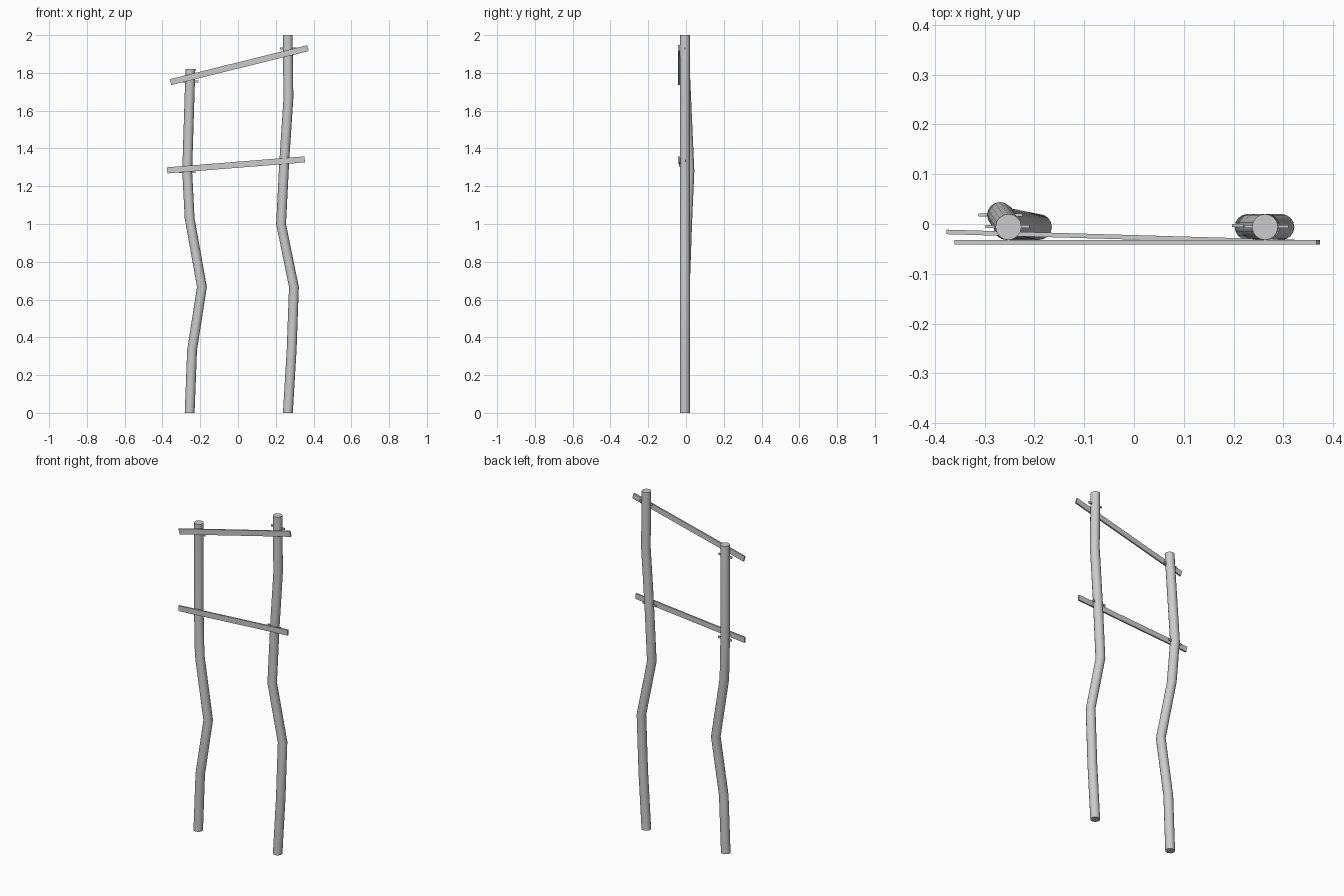
import bpy, bmesh, math
from mathutils import Vector, Matrix

if "Cube" in bpy.data.objects:
    bpy.data.objects.remove(bpy.data.objects["Cube"])

SIDES = 16
RADIUS = 0.026


def finish(name, bm):
    bmesh.ops.recalc_face_normals(bm, faces=bm.faces[:])
    mesh = bpy.data.meshes.new(name)
    bm.to_mesh(mesh)
    bm.free()
    obj = bpy.data.objects.new(name, mesh)
    bpy.context.collection.objects.link(obj)
    return obj


def post(name, path):
    # Round pole lofted through its bends, capped at both ends
    bm = bmesh.new()
    rings = []
    for x, y, z in path:
        rings.append([bm.verts.new((x + RADIUS * math.cos(2 * math.pi * i / SIDES),
                                    y + RADIUS * math.sin(2 * math.pi * i / SIDES), z))
                      for i in range(SIDES)])
    for a, b in zip(rings, rings[1:]):
        for i in range(SIDES):
            j = (i + 1) % SIDES
            bm.faces.new((a[i], a[j], b[j], b[i]))
    bm.faces.new(rings[0])
    bm.faces.new(rings[-1])
    obj = finish(name, bm)
    obj.data.shade_smooth()
    bpy.context.view_layer.objects.active = obj
    obj.select_set(True)
    bpy.ops.object.shade_smooth_by_angle(angle=math.radians(30))
    obj.select_set(False)


def bar(name, start, end, thick, height):
    # Square-ended board running between two points
    start, end = Vector(start), Vector(end)
    along = (end - start).normalized()
    across = Vector((0, 0, 1)).cross(along).normalized()
    up = along.cross(across)
    frame = Matrix((along, across, up)).transposed().to_4x4()
    size = Matrix.Diagonal(((end - start).length, thick, height, 1))
    bm = bmesh.new()
    bmesh.ops.create_cube(bm, size=1,
                          matrix=Matrix.Translation((start + end) / 2) @ frame @ size)
    finish(name, bm)


# Crooked posts
post("left_post", [(-0.256, -0.006, 0), (-0.243, -0.006, 0.333), (-0.191, -0.006, 0.667),
                   (-0.256, 0.007, 1.03), (-0.269, 0.018, 1.28), (-0.252, -0.006, 1.82)])
post("right_post", [(0.264, -0.006, 0), (0.284, -0.006, 0.333), (0.296, -0.006, 0.667),
                    (0.228, -0.006, 1.0), (0.245, -0.006, 1.333), (0.267, -0.006, 1.667),
                    (0.263, -0.006, 2.0)])

# Crossing rails on the front
bar("upper_rail", (-0.357, -0.037, 1.751), (0.370, -0.037, 1.931), 0.009, 0.032)
bar("lower_rail", (-0.375, -0.016, 1.284), (0.353, -0.037, 1.342), 0.009, 0.032)

# Small pegs through the posts at each rail
for name, x, y, z in [("upper_left_peg", -0.254, -0.005, 1.754),
                      ("upper_right_peg", 0.266, -0.005, 1.930),
                      ("lower_left_peg", -0.268, 0.018, 1.276),
                      ("lower_right_peg", 0.241, -0.003, 1.335)]:
    bar(name, (x - 0.044, y, z), (x + 0.044, y, z), 0.006, 0.011)
